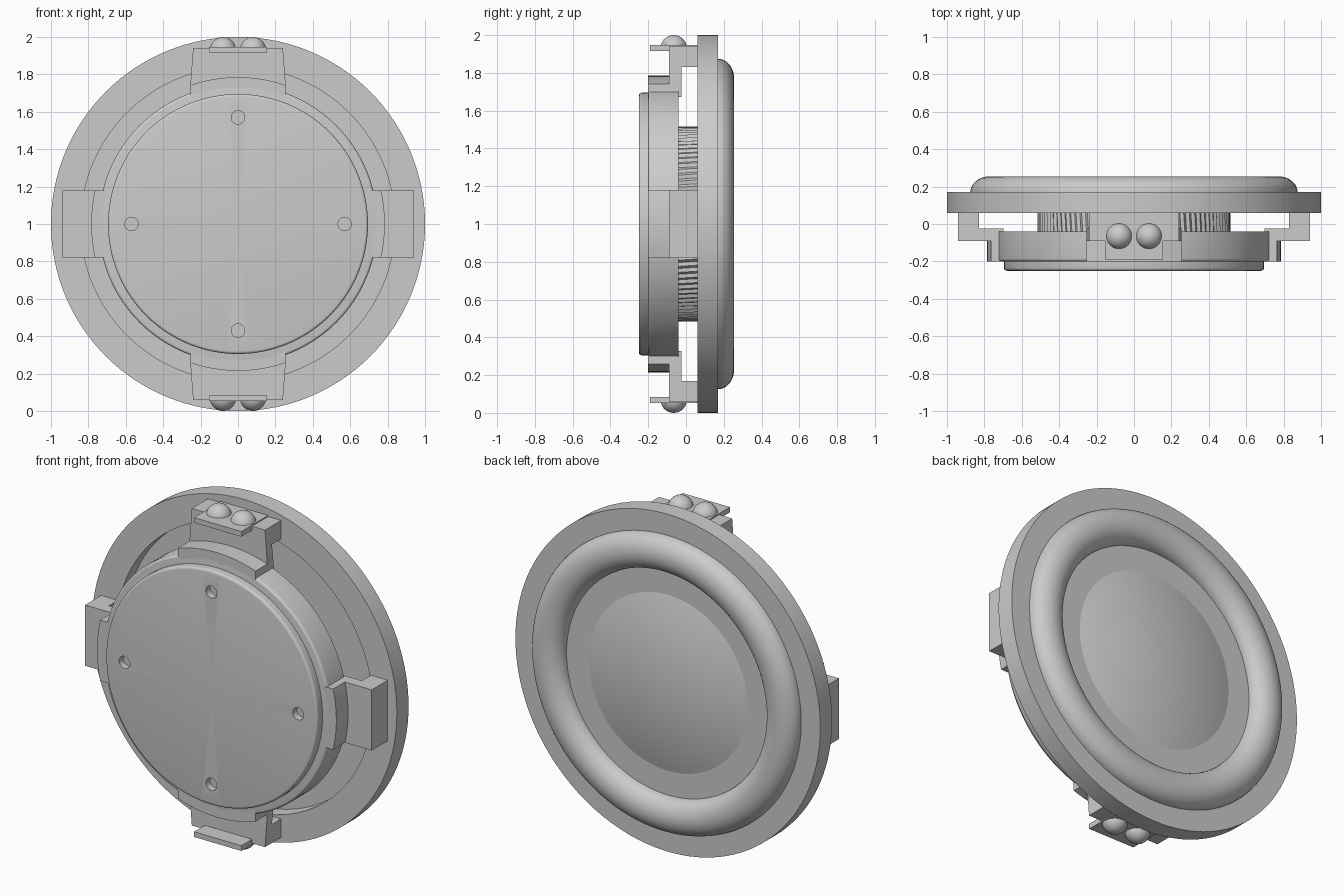
import bpy, bmesh
from math import sin, cos, pi, sqrt
from mathutils import Matrix, Vector

cube = bpy.data.objects.get("Cube")
if cube:
    bpy.data.objects.remove(cube, do_unlink=True)

grey = bpy.data.materials.new("plain grey")
grey.use_nodes = True
grey.diffuse_color = (0.6, 0.6, 0.6, 1)
grey.node_tree.nodes["Principled BSDF"].inputs["Base Color"].default_value = (0.6, 0.6, 0.6, 1)

CENTRE = Vector((0, 0, 1))


def finish(bm, name, smooth=True):
    """Turn a bmesh into a named grey object."""
    bmesh.ops.remove_doubles(bm, verts=bm.verts, dist=1e-5)
    bmesh.ops.recalc_face_normals(bm, faces=bm.faces)
    mesh = bpy.data.meshes.new(name)
    bm.to_mesh(mesh)
    bm.free()
    mesh.materials.append(grey)
    obj = bpy.data.objects.new(name, mesh)
    bpy.context.collection.objects.link(obj)
    if smooth:
        bpy.ops.object.select_all(action="DESELECT")
        obj.select_set(True)
        bpy.context.view_layer.objects.active = obj
        bpy.ops.object.shade_smooth_by_angle(angle=0.6)
    return obj


def lathe(name, profile, closed=False, steps=128):
    """Spin (radius, y) points round the speaker axis."""
    bm = bmesh.new()
    verts = [bm.verts.new((r, y, 1)) for r, y in profile]
    pairs = list(zip(verts, verts[1:]))
    if closed:
        pairs.append((verts[-1], verts[0]))
    edges = [bm.edges.new(p) for p in pairs]
    bmesh.ops.spin(bm, geom=verts + edges, cent=CENTRE, axis=(0, 1, 0),
                   angle=2 * pi, steps=steps, use_merge=True)
    return finish(bm, name)


def disc_profile(radius, front, back, fillet):
    """Solid disc whose front edge is rounded."""
    arc = [(radius - fillet + fillet * sin(t * pi / 8), front + fillet - fillet * cos(t * pi / 8))
           for t in range(5)]
    return [(0, front)] + arc + [(radius, back), (0, back)]


def box(name, low, high):
    bm = bmesh.new()
    bmesh.ops.create_cube(bm, size=1)
    low, high = Vector(low), Vector(high)
    for v in bm.verts:
        v.co = (low + high) / 2 + v.co * (high - low)
    return finish(bm, name, False)


# Mounting ring
lathe("mounting_ring", [(0.84, 0.06), (1, 0.06), (1, 0.17), (0.84, 0.17)], closed=True)

# Cone plate with half-roll surround
roll = [(0.77 + 0.105 * cos(t * pi / 20), 0.169 + 0.086 * sin(t * pi / 20)) for t in range(21)]
lathe("cone_and_surround", [(0, 0.145), (0.845, 0.145), (0.845, 0.169)] + roll + [(0, 0.169)])

# Dust cap
lathe("dust_cap", [(0.525 * t / 16, 0.168 + 0.072 * (1 - (t / 16) ** 2)) for t in range(17)])

# Pleated coil between the motor and the cone
bm = bmesh.new()
count = 180
rings = []
for y, twist in ((-0.06, 0), (0.15, 0.03)):
    rings.append([])
    for i in range(count):
        a = 2 * pi * i / count + twist
        r = 0.515 if i % 2 else 0.505
        rings[-1].append(bm.verts.new((r * cos(a), y, 1 + r * sin(a))))
for i in range(count):
    j = (i + 1) % count
    bm.faces.new((rings[0][i], rings[0][j], rings[1][j], rings[1][i]))
finish(bm, "pleated_coil", False)

# Motor body and back plate
lathe("motor_body", disc_profile(0.745, -0.2, -0.04, 0.015))
plate = lathe("back_plate", disc_profile(0.695, -0.25, -0.19, 0.015))

# Four screw holes in the back plate
bm = bmesh.new()
for k in range(4):
    a = k * pi / 2
    place = Matrix.Translation((0.57 * cos(a), -0.25, 1 + 0.57 * sin(a)))
    bmesh.ops.create_cone(bm, cap_ends=True, segments=24, radius1=0.036, radius2=0.036,
                          depth=0.08, matrix=place @ Matrix.Rotation(pi / 2, 4, "X"))
cutter = finish(bm, "hole_cutter", False)
cutter.hide_render = True
cutter.hide_set(True)
cutter.display_type = "WIRE"
cut = plate.modifiers.new("holes", "BOOLEAN")
cut.operation = "DIFFERENCE"
cut.solver = "EXACT"
cut.object = cutter


# Stepped brackets, with feet that follow the motor body
SECTION = [(0.72, -0.2), (0.785, -0.2), (0.785, -0.09), (0.94, -0.09),
           (0.94, 0.061), (0.83, 0.061), (0.83, -0.025), (0.72, -0.025)]


def bracket(name, inner, outer, turn, slices=12):
    bm = bmesh.new()
    rows = []
    for s in range(slices + 1):
        u = 2 * s / slices - 1
        row = []
        for r, y in SECTION:
            curved = r < 0.8
            w = u * (inner if curved else outer)
            row.append(bm.verts.new((w, y, sqrt(r * r - w * w) if curved else r)))
        rows.append(row)
    n = len(SECTION)
    for a, b in zip(rows, rows[1:]):
        for i in range(n):
            j = (i + 1) % n
            bm.faces.new((a[i], a[j], b[j], b[i]))
    bm.faces.new(rows[0])
    bm.faces.new(rows[-1])
    bmesh.ops.transform(bm, verts=bm.verts,
                        matrix=Matrix.Translation(CENTRE) @ Matrix.Rotation(turn, 4, "Y"))
    finish(bm, name)


bracket("top_bracket", 0.255, 0.24, 0)
bracket("bottom_bracket", 0.255, 0.24, pi)
bracket("left_bracket", 0.18, 0.18, pi / 2)
bracket("right_bracket", 0.18, 0.18, -pi / 2)

# Terminal plates with two round studs each
for end, sign in (("top", 1), ("bottom", -1)):
    near, far = 1 + sign * 0.916, 1 + sign * 0.947
    box(end + "_terminal_plate", (-0.155, -0.19, min(near, far)), (0.155, 0.06, max(near, far)))
    for side, x in (("left", 0.08), ("right", -0.08)):
        bm = bmesh.new()
        bmesh.ops.create_uvsphere(bm, u_segments=32, v_segments=16, radius=0.07,
                                  matrix=Matrix.Translation((x, -0.065, 1 + sign * 0.93)))
        inside = [v for v in bm.verts if (v.co.z - 1) * sign < 0.925]
        bmesh.ops.delete(bm, geom=inside, context="VERTS")
        finish(bm, end + "_" + side + "_stud")
